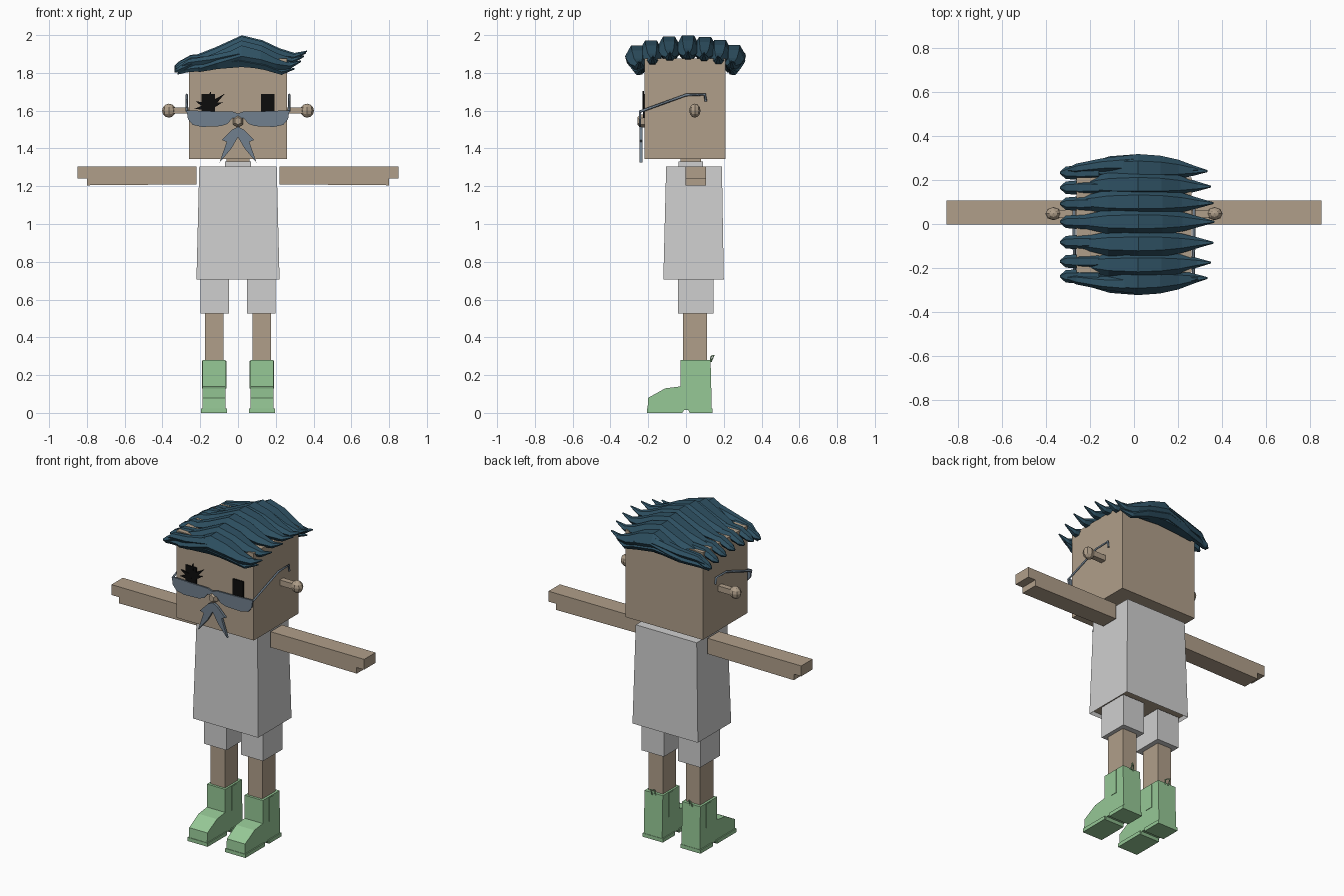
import bpy, bmesh, math
from mathutils import Vector

cube = bpy.data.objects.get("Cube")
if cube:
    bpy.data.objects.remove(cube, do_unlink=True)


def material(name, *srgb):
    lin = [((c / 255 + 0.055) / 1.055) ** 2.4 for c in srgb] + [1.0]
    m = bpy.data.materials.new(name)
    m.use_nodes = True
    m.diffuse_color = lin
    bsdf = next(n for n in m.node_tree.nodes if n.type == 'BSDF_PRINCIPLED')
    bsdf.inputs["Base Color"].default_value = lin
    return m


SKIN = material("skin tan", 176, 159, 138)
CLOTH = material("light grey cloth", 207, 207, 207)
BOOT = material("soft green", 150, 200, 150)
HAIR = material("dark teal hair", 47, 82, 100)
STEEL = material("blue grey", 113, 128, 142)
BLACK = material("black", 12, 12, 12)


def finish(name, bm, *mats):
    bmesh.ops.recalc_face_normals(bm, faces=bm.faces)
    me = bpy.data.meshes.new(name)
    bm.to_mesh(me)
    bm.free()
    ob = bpy.data.objects.new(name, me)
    bpy.context.collection.objects.link(ob)
    for m in mats:
        me.materials.append(m)
    return ob


def loft(name, rings, *mats):
    """Skin a list of equal point rings and cap both ends."""
    bm = bmesh.new()
    rows = [[bm.verts.new(p) for p in ring] for ring in rings]
    for a, b in zip(rows, rows[1:]):
        for i in range(len(a)):
            j = (i + 1) % len(a)
            bm.faces.new((a[i], a[j], b[j], b[i]))
    bm.faces.new(rows[0])
    bm.faces.new(rows[-1])
    return finish(name, bm, *mats)


def rect(x0, x1, y0, y1, z):
    return [(x0, y0, z), (x1, y0, z), (x1, y1, z), (x0, y1, z)]


def box(name, x, y, z, mat):
    return loft(name, [rect(*x, *y, z[0]), rect(*x, *y, z[1])], mat)


def plate(name, pts, y0, y1, mat):
    """Front outline given as (x, z), extruded in depth."""
    return loft(name, [[(x, y, z) for x, z in pts] for y in (y0, y1)], mat)


def side_profile(name, pts, x0, x1, mat):
    return loft(name, [[(x, y, z) for y, z in pts] for x in (x0, x1)], mat)


# head and neck
box("head", (-.26, .26), (-.22, .21), (1.345, 1.875), SKIN)
box("neck", (-.06, .06), (-.03, .08), (1.3, 1.35), SKIN)
box("collar", (-.07, .07), (-.04, .09), (1.3, 1.332), CLOTH)

# shirt with a recessed underside showing the body
shirt = loft("shirt", [rect(-.22, .22, -.12, .2, .705), rect(-.205, .205, -.105, .19, 1.305)],
             CLOTH, SKIN)
bm = bmesh.new()
bm.from_mesh(shirt.data)
bm.normal_update()
under = min(bm.faces, key=lambda f: f.normal.z)
bmesh.ops.inset_region(bm, faces=[under], thickness=.012)
under.material_index = 1
bmesh.ops.translate(bm, verts=under.verts, vec=(0, 0, .02))
bm.to_mesh(shirt.data)
bm.free()


def ellipsoid(name, center, scale, mat):
    bm = bmesh.new()
    bmesh.ops.create_uvsphere(bm, u_segments=8, v_segments=6, radius=1)
    for v in bm.verts:
        v.co = Vector(v.co[i] * scale[i] + center[i] for i in range(3))
    return finish(name, bm, mat)


def wire(name, pts, radius, mat):
    cu = bpy.data.curves.new(name, 'CURVE')
    cu.dimensions = '3D'
    cu.bevel_depth, cu.bevel_resolution, cu.use_fill_caps = radius, 0, True
    sp = cu.splines.new('POLY')
    sp.points.add(len(pts) - 1)
    for p, co in zip(sp.points, pts):
        p.co = (*co, 1)
    cu.materials.append(mat)
    bpy.context.collection.objects.link(bpy.data.objects.new(name, cu))


LENS = [(0, 1.585), (.03, 1.595), (.15, 1.597), (.272, 1.602), (.265, 1.555), (.24, 1.525),
        (.19, 1.514), (.09, 1.518), (.055, 1.53), (.03, 1.56), (0, 1.562)]
MOUSTACHE = [(0, 1.515), (.03, 1.5), (.085, 1.445), (.06, 1.435), (.098, 1.325), (.035, 1.4), (0, 1.46)]
BOOT_SIDE = [(.137, .0), (.13, .28), (-.03, .28), (-.03, .14), (-.11, .13), (-.2, .08),
             (-.205, 0), (-.02, 0), (-.01, .015), (.012, .015), (.02, 0)]

for s, side in ((1, "left"), (-1, "right")):
    def span(a, b):
        return tuple(sorted((s * a, s * b)))

    def flip(pts):
        return [(s * x, z) for x, z in pts]

    # arm with a step at the hand end
    plate(side + "_arm", flip([(.22, 1.21), (.8, 1.205), (.8, 1.242), (.85, 1.242), (.85, 1.305), (.22, 1.305)]),
          -.002, .107, SKIN)
    # ear on a short stem
    box(side + "_ear_stem", span(.25, .345), (.03, .064), (1.584, 1.618), SKIN)
    ellipsoid(side + "_ear", (s * .366, .047, 1.6), (.036, .03, .037), SKIN)
    # glasses and moustache
    plate(side + "_lens", flip(LENS), -.248, -.238, STEEL)
    wire(side + "_temple", [(s * .27, -.243, 1.595), (s * .272, 0, 1.683), (s * .272, .1, 1.685),
                            (s * .272, .105, 1.648)], .007, STEEL)
    plate(side + "_moustache", flip(MOUSTACHE), -.245, -.23, STEEL)
    # eye
    box(side + "_eye", span(.123, .194), (-.227, -.219), (1.56, 1.687), BLACK)
    # leg, shorts and boot
    box(side + "_shorts", span(.048, .198), (-.042, .145), (.527, .72), CLOTH)
    box(side + "_leg", span(.077, .174), (-.015, .112), (.25, .56), SKIN)
    side_profile(side + "_boot", BOOT_SIDE, s * .065, s * .188, BOOT)
    box(side + "_boot_toe_welt", span(.059, .195), (-.207, -.02), (0, .022), BOOT)
    box(side + "_boot_heel_welt", span(.059, .195), (.02, .139), (0, .022), BOOT)
    box(side + "_boot_panel", span(.062, .191), (.03, .075), (.13, .275), BOOT)
    wire(side + "_boot_loop", [(s * .115, .13, .27), (s * .115, .133, .3), (s * .135, .148, .305),
                               (s * .135, .133, .27)], .004, BOOT)

# nose
loft("nose", [[(w * math.cos(a), y, 1.545 + h * math.sin(a)) for a in
               [math.pi * (2 * k + 1) / 6 for k in range(6)]]
              for y, w, h in ((-.21, .032, .035), (-.24, .032, .035), (-.258, .018, .02))], SKIN)

# lashes over the right eye
for i, tip in enumerate([(-.07, 1.69), (-.08, 1.645), (-.225, 1.65), (-.145, 1.705), (-.23, 1.61)]):
    root = Vector((-.155, 1.62))
    d = (Vector(tip) - root).normalized() * .02
    n = Vector((-d.y, d.x))
    plate("lash_%d" % i, [tuple(root + n), tuple(root - n), tip], -.229, -.222, BLACK)


def strand(name, path, y, bow):
    """Hexagonal lock along x; path rows are x, z, half width, half height."""
    rings = []
    for x, z, w, h in path:
        yc = y + bow * max(0, 1 - (x / .3) ** 2)
        rings.append([(x, yc + w * math.cos(k * math.pi / 3), z + h * math.sin(k * math.pi / 3))
                      for k in range(6)])
    loft(name, rings, HAIR)


# hair locks: swept tops, short tufts on the right, hanging fringe front and back
TOP = [(-.23, 1.875, .03, .02), (-.12, 1.905, .055, .035), (.02, 1.942, .063, .066), (.13, 1.925, .058, .055),
       (.22, 1.9, .044, .035), (.3, 1.89, .022, .018), (.365, 1.915, .004, .004)]
TUFT = [(-.335, 1.835, .006, .006), (-.31, 1.845, .028, .02), (-.25, 1.872, .033, .027), (-.16, 1.885, .03, .02)]
FRINGE = [(-.32, 1.795, .005, .005), (-.27, 1.82, .022, .02), (-.15, 1.835, .03, .025), (0, 1.865, .04, .028),
          (.14, 1.84, .035, .028), (.23, 1.805, .022, .018), (.3, 1.822, .004, .004)]
for i, y in enumerate([-.245, -.175, -.085, .01, .095, .17, .24]):
    drop = .9 * y * y
    reach = 1 - 1.6 * drop
    strand("top_lock_%d" % i, [(x * reach, z - drop, w, h) for x, z, w, h in TOP], y, y * .06)
    strand("tuft_%d" % i, [(x, z - drop * .5, w, h) for x, z, w, h in TUFT], y * .97, 0)
for name, s in (("front", -1), ("back", 1)):
    strand(name + "_fringe", FRINGE, s * .235, s * .04)
    strand(name + "_upper_fringe", [(x * .97, z + .035, w, h) for x, z, w, h in FRINGE], s * .245, s * .03)
